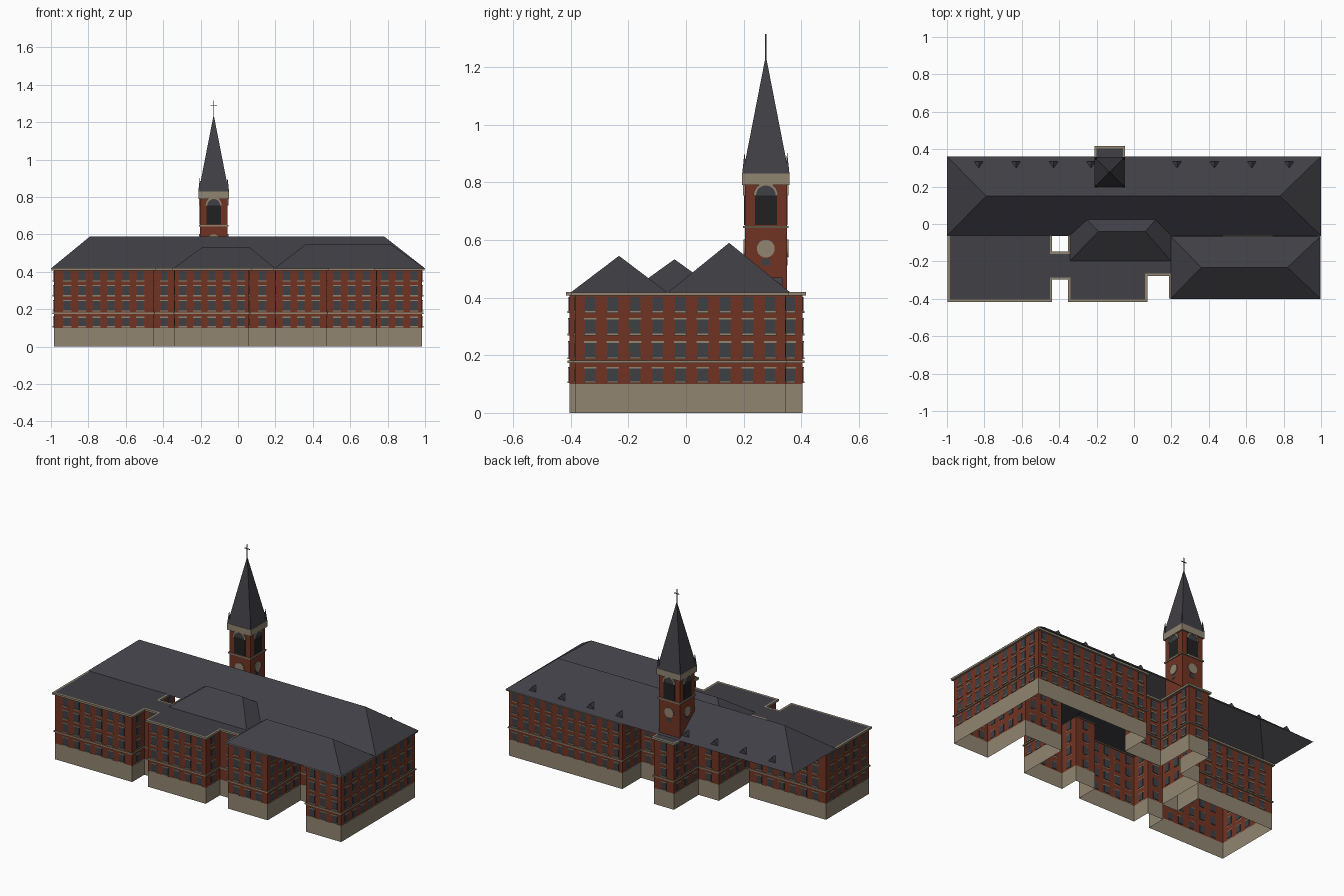
import bpy
from math import sin, cos, pi
from mathutils import Vector

cube = bpy.data.objects.get("Cube")
if cube:
    bpy.data.objects.remove(cube, do_unlink=True)


def material(name, rgb):
    m = bpy.data.materials.new(name)
    m.use_nodes = True
    m.diffuse_color = (*rgb, 1)
    m.node_tree.nodes["Principled BSDF"].inputs["Base Color"].default_value = (*rgb, 1)
    return m


BRICK = material("brick red", (0.165, 0.034, 0.017))
STONE = material("pale stone", (0.28, 0.235, 0.165))
SLATE = material("slate grey", (0.052, 0.050, 0.060))
GLASS = material("window grey", (0.048, 0.050, 0.058))
DARK = material("dark opening", (0.015, 0.015, 0.015))
UP = Vector((0, 0, 1))


class Part:
    """Collects faces for one named object of one or more colours."""

    def __init__(self, name, *mats):
        self.name, self.mats = name, mats
        self.verts, self.faces, self.slots = [], [], []

    def face(self, pts, slot=0):
        start = len(self.verts)
        self.verts += [tuple(p) for p in pts]
        self.faces.append(range(start, start + len(pts)))
        self.slots.append(slot)

    def prism(self, pts, push, slot=0):
        """Closed solid from a planar outline pushed along a vector."""
        pts = [Vector(p) for p in pts]
        far = [p + push for p in pts]
        self.face(far, slot)
        self.face(pts[::-1], slot)
        for i in range(len(pts)):
            j = (i + 1) % len(pts)
            self.face([pts[i], pts[j], far[j], far[i]], slot)

    def box(self, x0, x1, y0, y1, z0, z1, slot=0):
        self.prism([(x0, y0, z0), (x1, y0, z0), (x1, y1, z0), (x0, y1, z0)], UP * (z1 - z0), slot)

    def pyramid(self, cx, cy, half, z0, z1):
        base = [(cx - half, cy - half, z0), (cx + half, cy - half, z0),
                (cx + half, cy + half, z0), (cx - half, cy + half, z0)]
        for i in range(4):
            self.face([base[i], base[(i + 1) % 4], (cx, cy, z1)])
        self.face(base[::-1])

    def build(self):
        mesh = bpy.data.meshes.new(self.name)
        mesh.from_pydata(self.verts, [], [list(f) for f in self.faces])
        for m in self.mats:
            mesh.materials.append(m)
        for poly, slot in zip(mesh.polygons, self.slots):
            poly.material_index = slot
        obj = bpy.data.objects.new(self.name, mesh)
        bpy.context.collection.objects.link(obj)
        return obj


def edges(loop):
    """Corner pairs with direction and outward normal, for a counterclockwise outline."""
    for i, a in enumerate(loop):
        a, b = Vector((*a, 0)), Vector((*loop[(i + 1) % len(loop)], 0))
        u = (b - a).normalized()
        yield a, b, u, u.cross(UP)


def band(part, loop, z0, z1, out, slot=0):
    """Stone moulding that follows an outline."""
    segs = list(edges(loop))
    outer = [s[0] + (s[3] + segs[i - 1][3]) * out for i, s in enumerate(segs)]
    for i, (a, b, _, _) in enumerate(segs):
        c, d = outer[i], outer[(i + 1) % len(segs)]
        part.face([c + UP * z0, d + UP * z0, d + UP * z1, c + UP * z1], slot)
        part.face([c + UP * z1, d + UP * z1, b + UP * z1, a + UP * z1], slot)
        part.face([a + UP * z0, b + UP * z0, d + UP * z0, c + UP * z0], slot)


def panel(part, flat, origin, u, n, depth, slot=0, inset=0.003):
    """Thin plate on a wall from an outline of (along, height) points."""
    part.prism([origin + u * s + UP * z - n * inset for s, z in flat], n * (depth + inset), slot)


def rect(w, z0, z1):
    return [(-w / 2, z0), (w / 2, z0), (w / 2, z1), (-w / 2, z1)]


def arc(r, z, a0, a1, n):
    return [(r * cos(a0 + (a1 - a0) * i / n), z + r * sin(a0 + (a1 - a0) * i / n)) for i in range(n + 1)]


# Footprint of the joined wings, with courts and the stair porch behind
WX, EX, BACK, REAR = -0.985, 0.985, 0.345, 0.16
outline = [(WX, -.405), (-.45, -.405), (-.45, -.285), (-.34, -.285), (-.34, -.405),
           (.06, -.405), (.06, -.265), (.2, -.265), (.2, -.385), (.475, -.385),
           (.475, -.06), (.74, -.06), (.74, -.385), (EX, -.385), (EX, BACK), (.2, BACK),
           (.2, REAR), (-.06, REAR), (-.06, .405), (-.2, .405), (-.2, REAR), (-.34, REAR),
           (-.34, -.16), (-.45, -.16), (-.45, .02), (WX, .02)]
BASE, EAVE = 0.1, 0.412

# Walls: stone plinth below, brick above
walls = Part("walls", STONE, BRICK)
for a, b, u, n in edges(outline):
    for slot, z0, z1 in ((0, 0, BASE), (1, BASE, EAVE)):
        walls.face([a + UP * z0, b + UP * z0, b + UP * z1, a + UP * z1], slot)
walls.build()

# Mouldings
mouldings = Part("mouldings", STONE)
band(mouldings, outline, 0.173, 0.181, 0.006)
band(mouldings, outline, 0.408, 0.42, 0.012)
mouldings.build()

# Flat roof deck
deck = Part("flat_roof", SLATE)
deck.face([(x, y, 0.42) for x, y in outline])
deck.build()

# Windows with lintels and sills, four storeys
windows = Part("windows", GLASS)
surrounds = Part("window_surrounds", STONE)
STEP = 0.078
for a, b, u, n in edges(outline):
    count = int((b - a).length / STEP + 0.01)
    for k in range(count):
        o = (a + b) / 2 + u * STEP * (k - (count - 1) / 2)
        for z0, z1 in ((.109, .154), (.193, .243), (.275, .324), (.353, .403)):
            panel(windows, rect(0.036, z0, z1), o, u, n, 0.002)
            panel(surrounds, rect(0.044, z0 - 0.006, z0), o, u, n, 0.006, inset=0)
            if z1 < 0.4:
                panel(surrounds, rect(0.044, z1, z1 + 0.006), o, u, n, 0.004, inset=0)
windows.build()
surrounds.build()


# Hipped roofs
def hip_roof(name, x0, x1, y0, y1, rx0, rx1, top):
    z, ry = 0.418, (y0 + y1) / 2
    a, b, c, d = (x0, y0, z), (x1, y0, z), (x1, y1, z), (x0, y1, z)
    r, s = (rx0, ry, top), (rx1, ry, top)
    roof = Part(name, SLATE)
    for pts in ([a, b, s, r], [b, c, s], [c, d, r, s], [d, a, r]):
        roof.face(pts)
    roof.build()


hip_roof("main_roof", -1, 1, -0.063, 0.362, -0.79, 0.78, 0.59)
hip_roof("east_wing_roof", 0.195, 0.998, -0.4, -0.065, 0.36, 0.82, 0.545)
hip_roof("middle_roof", -0.345, 0.2, -0.2, 0.12, -0.19, 0.06, 0.533)

# Roof vents along the rear slope
vents = Part("roof_vents", SLATE, STONE)
for k in range(4):
    for x in (0.23 + 0.2 * k, -0.23 - 0.2 * k):
        l, r, t = (x - .025, .335, .441), (x + .025, .335, .441), (x, .335, .469)
        ridge = (x, .298, .469)
        vents.face([r, l, t])
        vents.face([l, ridge, t])
        vents.face([r, t, ridge])
        vents.face([l, r, ridge], 1)
vents.build()

# Tower shaft
TX, TY, H = -0.13, 0.277, 0.073
tower = Part("tower_shaft", BRICK)
tower.box(TX - H, TX + H, TY - H, TY + H, 0.4, 0.8)
tower.build()
square = [(TX - H, TY - H), (TX + H, TY - H), (TX + H, TY + H), (TX - H, TY + H)]

trim = Part("tower_trim", STONE)
band(trim, square, 0.641, 0.649, 0.006)
trim.box(TX - .082, TX + .082, TY - .082, TY + .082, 0.79, 0.83)

# Belfry openings, clock faces and small lights on each side
openings = Part("belfry_openings", DARK, GLASS)
clocks = Part("clock_faces", STONE)
for a, b, u, n in edges(square):
    o = (a + b) / 2
    panel(openings, rect(0.076, 0.652, 0.755), o, u, n, 0.002)
    panel(openings, arc(0.036, 0.755, 0, pi, 12), o, u, n, 0.002, 1)
    outer, inner = arc(0.043, 0.755, 0, pi, 12), arc(0.034, 0.755, 0, pi, 12)
    for i in range(12):
        panel(trim, [outer[i], outer[i + 1], inner[i + 1], inner[i]], o, u, n, 0.006)
    panel(clocks, arc(0.031, 0.57, 0, 2 * pi, 24)[:-1], o, u, n, 0.005)
    panel(openings, rect(0.03, 0.512, 0.536), o, u, n, 0.002, 1)
trim.build()
openings.build()
clocks.build()

# Spire with corner pinnacles
spire = Part("spire", SLATE)
spire.pyramid(TX, TY, 0.08, 0.83, 1.24)
for sx in (-1, 1):
    for sy in (-1, 1):
        spire.pyramid(TX + sx * 0.074, TY + sy * 0.074, 0.008, 0.83, 0.905)
spire.build()

# Finial cross
cross = Part("finial_cross", SLATE)
cross.box(TX - .002, TX + .002, TY - .002, TY + .002, 1.22, 1.315)
cross.box(TX - .018, TX + .018, TY - .002, TY + .002, 1.286, 1.29)
cross.build()
